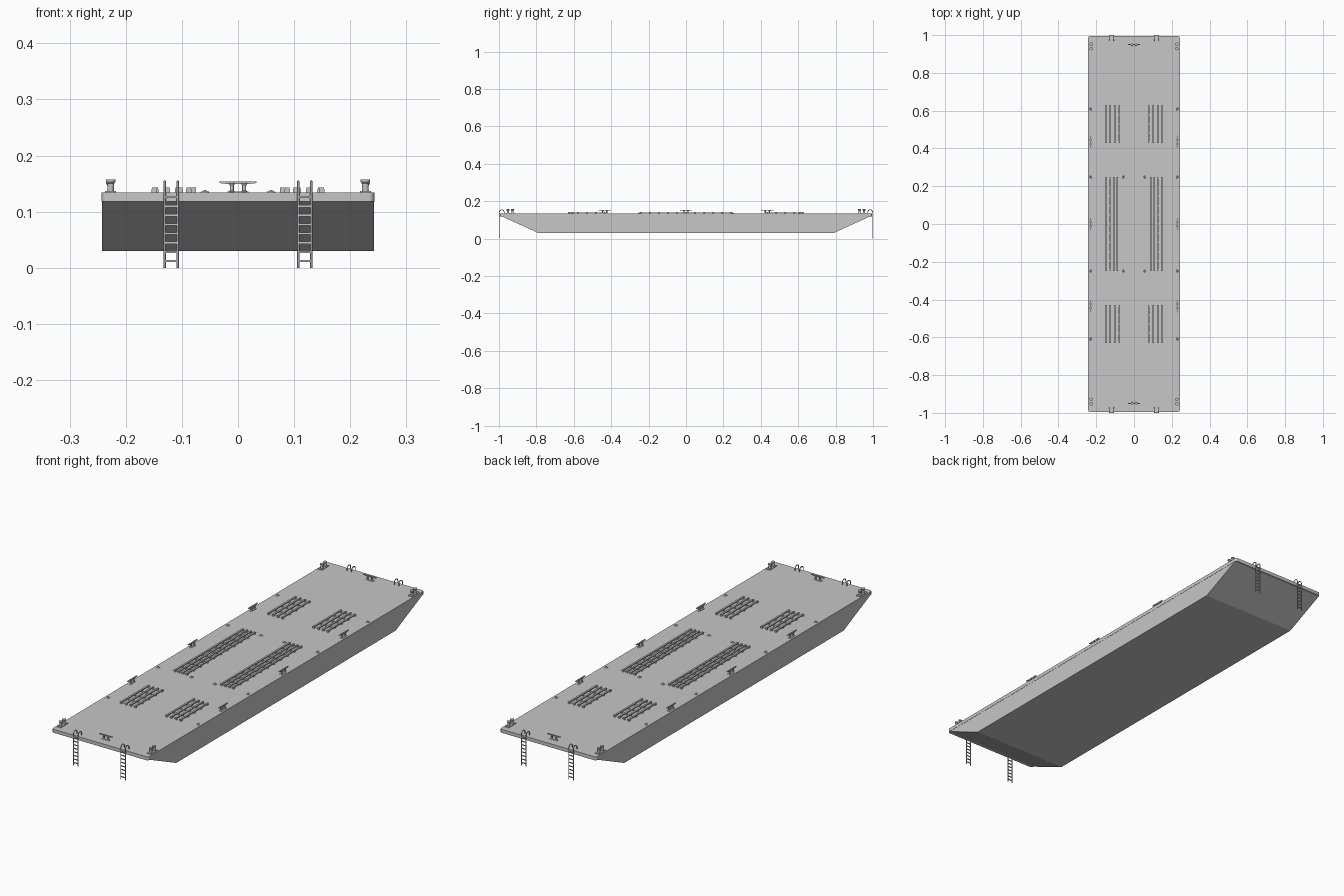
import bpy, bmesh, math
from mathutils import Matrix, Vector

cube = bpy.data.objects.get("Cube")
if cube:
    bpy.data.objects.remove(cube, do_unlink=True)

grey = bpy.data.materials.new("light grey steel")
grey.use_nodes = True
colour = (0.57, 0.57, 0.57, 1)
grey.diffuse_color = colour
grey.node_tree.nodes["Principled BSDF"].inputs["Base Color"].default_value = colour

DECK = 0.134


def finish(name, bm, smooth=False):
    bmesh.ops.recalc_face_normals(bm, faces=bm.faces)
    mesh = bpy.data.meshes.new(name)
    bm.to_mesh(mesh)
    bm.free()
    mesh.materials.append(grey)
    ob = bpy.data.objects.new(name, mesh)
    bpy.context.collection.objects.link(ob)
    if smooth:
        bpy.ops.object.select_all(action="DESELECT")
        ob.select_set(True)
        bpy.context.view_layer.objects.active = ob
        bpy.ops.object.shade_smooth_by_angle(angle=math.radians(35))
    return ob


def box(bm, centre, size):
    m = Matrix.Translation(centre) @ Matrix.Diagonal((*size, 1))
    return bmesh.ops.create_cube(bm, size=1, matrix=m)["verts"]


def post(bm, x, y, z0, z1, r0, r1, sides=16):
    bmesh.ops.create_cone(bm, cap_ends=True, segments=sides, radius1=r0, radius2=r1,
                          depth=z1 - z0, matrix=Matrix.Translation((x, y, (z0 + z1) / 2)))


def prism(bm, points, depth, axis):
    """Extrude a profile given in the plane that has axis as its normal."""
    offset = Vector((depth, 0, 0)) if axis == "x" else Vector((0, depth, 0))
    place = (lambda a, z: Vector((0, a, z))) if axis == "x" else (lambda a, z: Vector((a, 0, z)))
    face = bm.faces.new([bm.verts.new(place(a, z) - offset / 2) for a, z in points])
    new = bmesh.ops.extrude_face_region(bm, geom=[face])["geom"]
    bmesh.ops.translate(bm, vec=offset, verts=[v for v in new if isinstance(v, bmesh.types.BMVert)])


# Raked hull
bm = bmesh.new()
prism(bm, [(-0.985, 0.119), (-0.79, 0.03), (0.79, 0.03), (0.985, 0.119)], 0.484, "x")
finish("hull", bm)

# Deck slab with rounded corners
bm = bmesh.new()
box(bm, (0, 0, 0.126), (0.486, 1.988, 0.016))
corners = [e for e in bm.edges if abs(e.verts[0].co.z - e.verts[1].co.z) > 0.01]
bmesh.ops.bevel(bm, geom=corners, offset=0.01, segments=5, affect="EDGES", profile=0.5)
finish("deck", bm, True)


# Boarding ladders with hooped handrails
def ladder(x, end):
    place = "front" if end < 0 else "back"
    side = "left" if x > 0 else "right"
    for s in (-1, 1):
        curve = bpy.data.curves.new("ladder_rail", "CURVE")
        curve.dimensions = "3D"
        curve.bevel_depth = 0.002
        curve.bevel_resolution = 2
        curve.use_fill_caps = True
        arc = [math.radians(a) for a in range(0, 181, 15)]
        path = [(0.998, 0)]
        path += [(0.985 + 0.013 * math.cos(a), 0.141 + 0.013 * math.sin(a)) for a in arc]
        path += [(0.972, DECK)]
        spline = curve.splines.new("POLY")
        spline.points.add(len(path) - 1)
        for p, (y, z) in zip(spline.points, path):
            p.co = (x + s * 0.0115, end * y, z, 1)
        curve.materials.append(grey)
        ob = bpy.data.objects.new(f"{place}_{side}_ladder_rail", curve)
        bpy.context.collection.objects.link(ob)
    bm = bmesh.new()
    for i in range(8):
        box(bm, (x, end * 0.998, 0.012 + i * 0.0163), (0.022, 0.003, 0.004))
    finish(f"{place}_{side}_ladder_rungs", bm)


for x in (-0.119, 0.119):
    for end in (-1, 1):
        ladder(x, end)


# Mooring cleats
def cleat(name, x, y, turn):
    bm = bmesh.new()
    half = [(0.033, 0.151), (0.033, 0.154)]
    bar = half + [(-a, z) for a, z in reversed(half)] + [(-0.018, 0.149), (0.018, 0.149)]
    prism(bm, bar, 0.005, "y")
    for s in (-1, 1):
        post(bm, s * 0.011, 0, DECK, 0.138, 0.007, 0.0035, 12)
        post(bm, s * 0.011, 0, 0.138, 0.146, 0.0035, 0.0035, 12)
        post(bm, s * 0.011, 0, 0.146, 0.151, 0.0035, 0.006, 12)
    box(bm, (0, 0, 0.1345), (0.038, 0.012, 0.002))
    bm.transform(Matrix.Translation((x, y, 0)) @ Matrix.Rotation(turn, 4, "Z"))
    finish(name, bm, True)


for y in (-0.95, 0.95):
    cleat("end_cleat", 0, y, 0)
for x in (-0.229, 0.229):
    for y in (-0.435, 0, 0.435):
        cleat("side_cleat", x, y, math.pi / 2)

# Double bollards on the corners
for x in (-0.227, 0.227):
    for end in (-1, 1):
        bm = bmesh.new()
        box(bm, (x, end * 0.94, 0.1355), (0.02, 0.052, 0.003))
        for y in (0.928, 0.952):
            post(bm, x, end * y, DECK, 0.15, 0.006, 0.006)
            post(bm, x, end * y, 0.15, 0.153, 0.006, 0.0085)
            post(bm, x, end * y, 0.153, 0.157, 0.0085, 0.0085)
        finish("corner_bollard", bm, True)


# Cargo racks: raised beams on short legs
def rack(name, xs, y0, y1, legs):
    bm = bmesh.new()
    for x in xs:
        box(bm, (x, (y0 + y1) / 2, 0.141), (0.008, y1 - y0, 0.004))
        for i in range(legs):
            y = y0 + 0.005 + (y1 - y0 - 0.01) * i / (legs - 1)
            box(bm, (x, y, 0.137), (0.009, 0.008, 0.006))
    finish(name, bm)


for s in (-1, 1):
    short = [s * (0.079 + 0.0235 * i) for i in range(4)]
    long = [s * (0.088 + 0.0195 * i) for i in range(4)]
    rack("front_rack", short, -0.63, -0.43, 5)
    rack("middle_rack", long, -0.248, 0.248, 11)
    rack("back_rack", short, 0.43, 0.63, 5)

# Small lashing eyes on the deck
for s in (-1, 1):
    for x, ys in ((0.227, (-0.61, -0.25, 0.25, 0.61)), (0.059, (-0.25, 0.25))):
        for y in ys:
            bm = bmesh.new()
            post(bm, s * x, y, DECK, 0.136, 0.008, 0.007, 12)
            post(bm, s * x, y, 0.136, 0.139, 0.003, 0.002, 12)
            finish("lashing_eye", bm, True)
